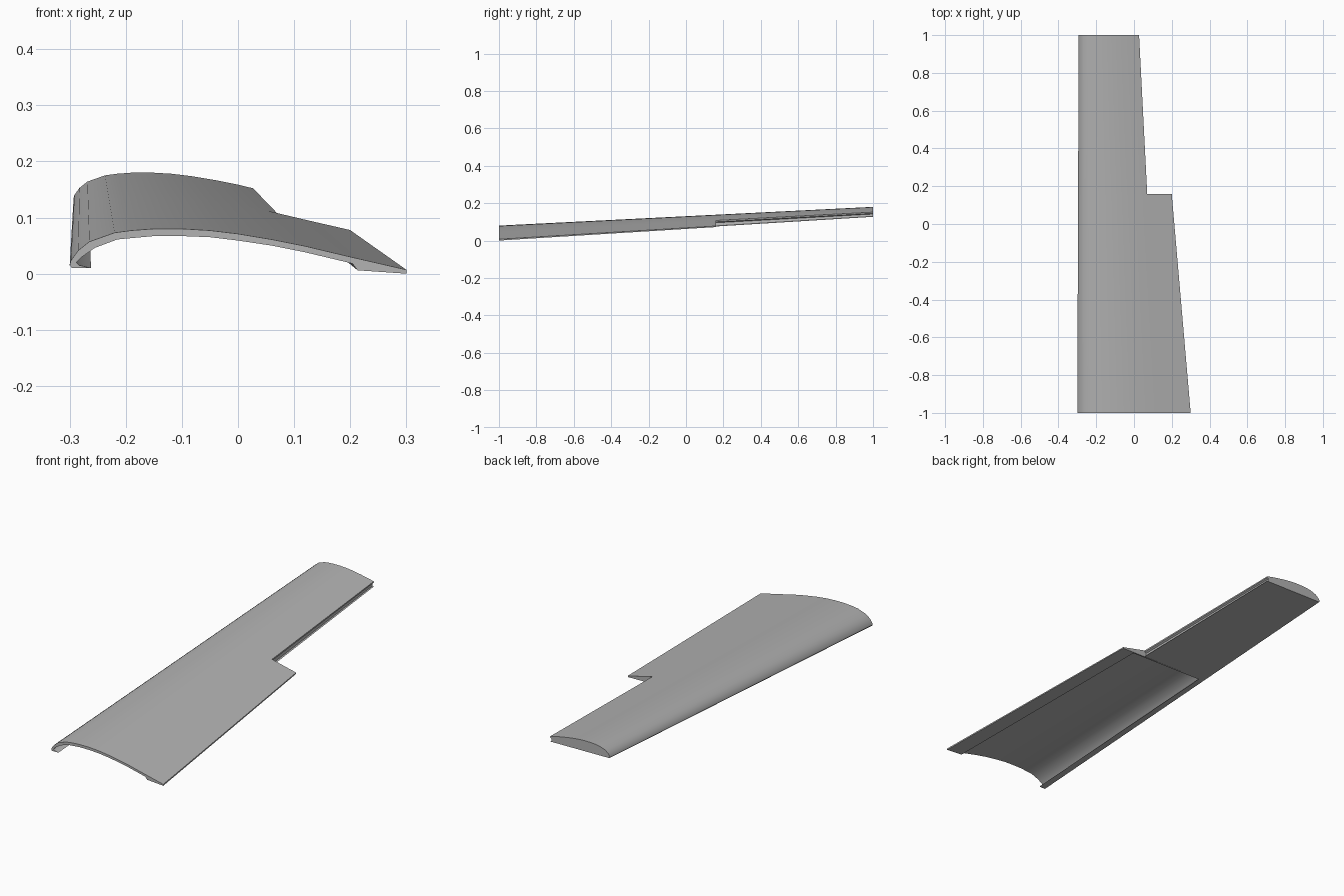
import bpy, bmesh, math

cube = bpy.data.objects.get("Cube")
if cube:
    bpy.data.objects.remove(cube, do_unlink=True)

# One plain grey for the whole panel
grey = bpy.data.materials.new("plain_grey")
grey.use_nodes = True
colour = (0.45, 0.45, 0.45, 1)
grey.diffuse_color = colour
grey.node_tree.nodes["Principled BSDF"].inputs["Base Color"].default_value = colour

ROOT, STEP, TIP = -1.0, 0.16, 1.0

# Root cross-section, as (x, z): curved top skin from nose to tail
nose = [(-0.296, 0.010), (-0.300, 0.015), (-0.298, 0.023), (-0.285, 0.041),
        (-0.265, 0.057), (-0.22, 0.073)]
crown = [(-0.19, 0.077), (-0.15, 0.080), (-0.10, 0.080), (-0.05, 0.077),
         (0.0, 0.071), (0.06, 0.061), (0.12, 0.049)]
tail = [(0.2, 0.030), (0.3, 0.007), (0.3, 0.0)]
# Underside of the skin, from the rear lip to the front lip
inside = [(0.213, 0.006), (0.204, 0.018), (0.12, 0.038), (0.06, 0.050),
          (0.0, 0.059), (-0.05, 0.065), (-0.10, 0.067), (-0.15, 0.067),
          (-0.215, 0.061), (-0.255, 0.046), (-0.278, 0.030),
          (-0.288, 0.020), (-0.283, 0.015), (-0.262, 0.010)]


def place(point, y):
    """Taper and raise a root section point to span position y."""
    f = (y - ROOT) / (TIP - ROOT)
    s = 1 - 0.3 * f
    x, z = point
    return (-0.3 + 0.007 * f + s * (x + 0.3), y,
            0.007 + 0.122 * f + s * (z - 0.007))


def loft(name, start, end, y0, y1):
    bm = bmesh.new()
    a = [bm.verts.new(place(p, y0)) for p in start]
    b = [bm.verts.new(place(p, y1)) for p in end]
    n = len(a)
    for i in range(n):
        j = (i + 1) % n
        bm.faces.new((a[i], a[j], b[j], b[i]))
    bm.faces.new(a)
    bm.faces.new(b)
    bmesh.ops.recalc_face_normals(bm, faces=bm.faces)
    mesh = bpy.data.meshes.new(name)
    bm.to_mesh(mesh)
    bm.free()
    mesh.materials.append(grey)
    obj = bpy.data.objects.new(name, mesh)
    bpy.context.collection.objects.link(obj)
    bpy.ops.object.select_all(action="DESELECT")
    obj.select_set(True)
    bpy.context.view_layer.objects.active = obj
    bpy.ops.object.shade_smooth_by_angle(angle=math.radians(32))
    return obj


def cut_section(x, top):
    """Solid section ending in a shallow cove where the tail is cut away."""
    cove = [(x, top), (x, top - 0.009), (x - 0.012, top - 0.015),
            (x - 0.008, 0.008), (x, 0.004)]
    return nose + crown + cove


# Hollow inner part of the wing, open underneath
shell = nose + crown + tail + inside
loft("inner_wing_shell", shell, shell, ROOT, STEP - 0.006)

# Thin rib closing the hollow at the step
full = nose + crown + tail
loft("step_rib", full, full, STEP - 0.006, STEP)

# Solid outer part with the cut-back trailing edge
loft("outer_wing", cut_section(0.143, 0.043), cut_section(0.157, 0.040), STEP, TIP)
